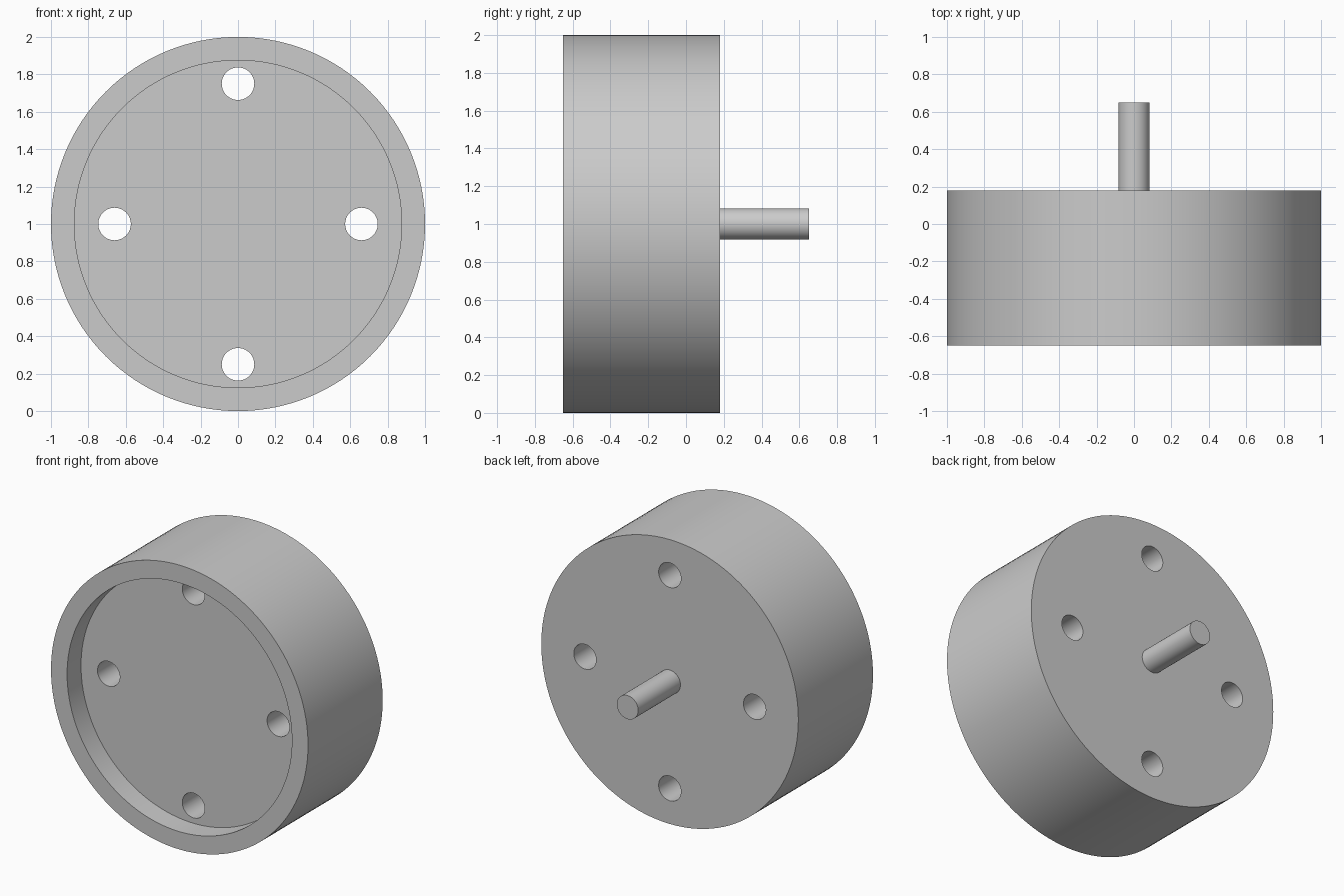
import bpy
import math

if "Cube" in bpy.data.objects:
    bpy.data.objects.remove(bpy.data.objects["Cube"], do_unlink=True)

grey = bpy.data.materials.new("plain grey")
grey.use_nodes = True
colour = (0.6, 0.6, 0.6, 1.0)
grey.diffuse_color = colour
grey.node_tree.nodes["Principled BSDF"].inputs["Base Color"].default_value = colour


def cylinder(name, radius, y0, y1, x=0.0, z=1.0, sides=64):
    """Cylinder lying along y, from y0 to y1."""
    bpy.ops.mesh.primitive_cylinder_add(
        vertices=sides, radius=radius, depth=y1 - y0,
        location=(x, (y0 + y1) / 2, z), rotation=(math.pi / 2, 0, 0))
    obj = bpy.context.object
    obj.name = name
    obj.data.materials.append(grey)
    return obj


def cut(target, cutter):
    """Subtract the cutter from the target, then discard the cutter."""
    cutter.hide_render = True
    mod = target.modifiers.new("cut", 'BOOLEAN')
    mod.operation = 'DIFFERENCE'
    mod.solver = 'EXACT'
    mod.object = cutter
    bpy.context.view_layer.objects.active = target
    bpy.ops.object.modifier_apply(modifier=mod.name)
    bpy.data.objects.remove(cutter, do_unlink=True)


def smooth(obj):
    bpy.ops.object.select_all(action='DESELECT')
    obj.select_set(True)
    bpy.context.view_layer.objects.active = obj
    bpy.ops.object.shade_smooth_by_angle(angle=math.radians(30))


# Drum with a shallow recess in its front
drum = cylinder("drum", 1.0, -0.65, 0.18, sides=128)
cut(drum, cylinder("recess_cutter", 0.875, -0.8, -0.495, sides=128))

# Four through holes, set wider apart vertically than sideways
for x, z in ((0.66, 1.0), (-0.66, 1.0), (0.0, 1.75), (0.0, 0.25)):
    cut(drum, cylinder("hole_cutter", 0.087, -0.8, 0.4, x, z))
smooth(drum)

# Shaft on the back, sunk slightly into the drum
smooth(cylinder("shaft", 0.083, 0.15, 0.65))
